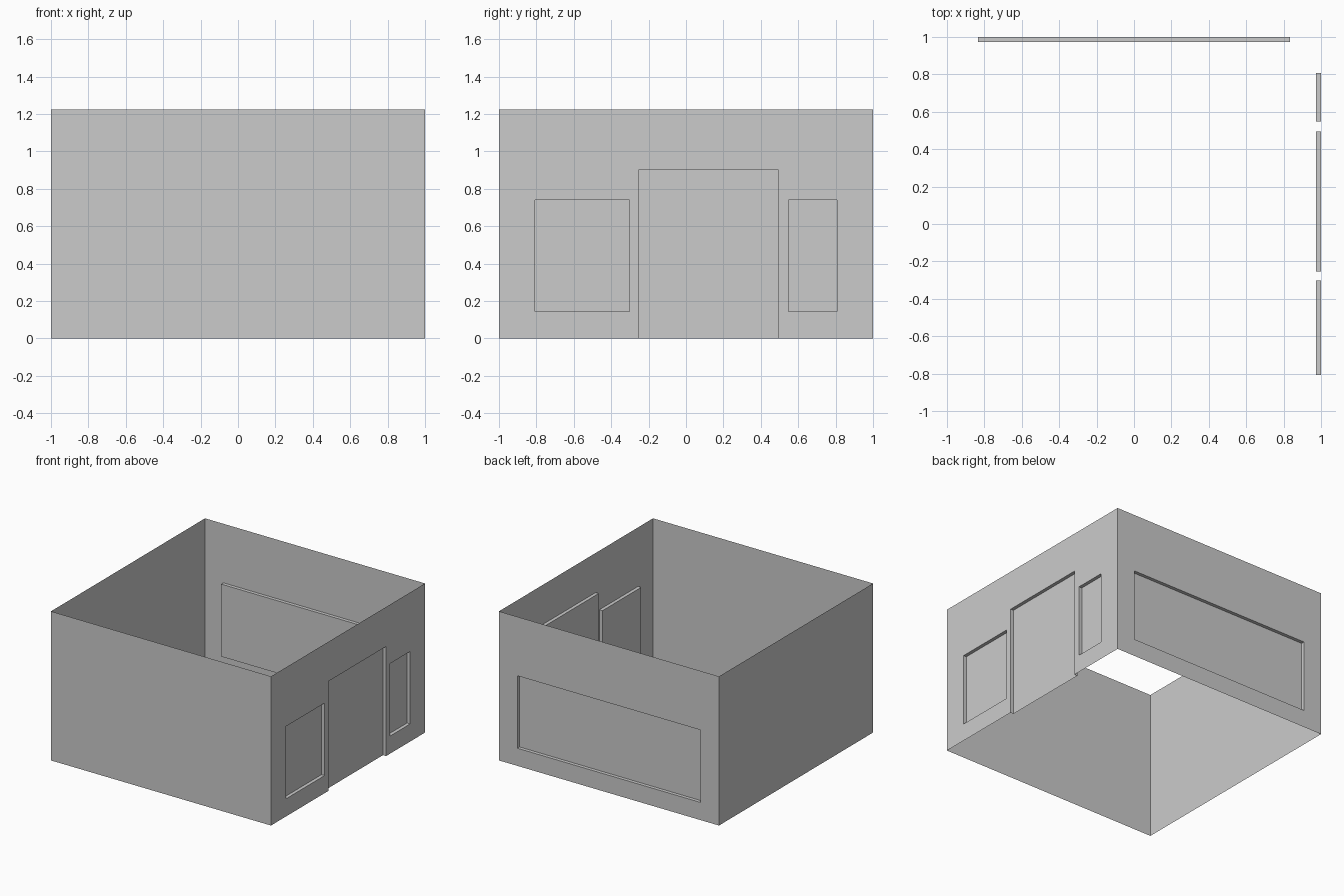
import bpy
import bmesh
import math
from mathutils import Matrix

if "Cube" in bpy.data.objects:
    bpy.data.objects.remove(bpy.data.objects["Cube"])

HEIGHT = 1.225
DEPTH = 0.028          # how far windows and door sit back from the wall
SILL, HEAD = 0.145, 0.74


def make_wall(name, quarter_turns, openings=()):
    """Single-skin wall facing -y with recessed (u0, u1, z0, z1) panels, then turned about z."""
    us = sorted({-1.0, 1.0, *(u for o in openings for u in o[:2])})
    zs = sorted({0.0, HEIGHT, *(z for o in openings for z in o[2:])})
    nu, nz = len(us) - 1, len(zs) - 1

    def depth(i, j):
        u, z = (us[i] + us[i + 1]) / 2, (zs[j] + zs[j + 1]) / 2
        inside = any(a < u < b and c < z < d for a, b, c, d in openings)
        return DEPTH if inside else 0.0

    bm = bmesh.new()

    def quad(*points):
        bm.faces.new([bm.verts.new((u, -1 + d, z)) for u, z, d in points])

    for i in range(nu):
        for j in range(nz):
            u0, u1, z0, z1 = us[i], us[i + 1], zs[j], zs[j + 1]
            d = depth(i, j)
            # wall surface or recessed panel
            quad((u0, z0, d), (u1, z0, d), (u1, z1, d), (u0, z1, d))
            # side reveals
            if i + 1 < nu and depth(i + 1, j) != d:
                e = depth(i + 1, j)
                quad((u1, z1, d), (u1, z0, d), (u1, z0, e), (u1, z1, e))
            # sill and head reveals
            if j + 1 < nz and depth(i, j + 1) != d:
                e = depth(i, j + 1)
                quad((u0, z1, d), (u1, z1, d), (u1, z1, e), (u0, z1, e))

    bmesh.ops.remove_doubles(bm, verts=bm.verts, dist=1e-4)
    bmesh.ops.transform(bm, verts=bm.verts,
                        matrix=Matrix.Rotation(quarter_turns * math.pi / 2, 4, 'Z'))
    mesh = bpy.data.meshes.new(name)
    bm.to_mesh(mesh)
    bm.free()
    obj = bpy.data.objects.new(name, mesh)
    bpy.context.collection.objects.link(obj)
    return obj


# Plain walls
make_wall("front_wall", 0)
make_wall("left_wall", 3)

# Right wall: window, door down to the ground, narrow window
make_wall("right_wall_with_door", 1, [
    (-0.807, -0.303, SILL, HEAD),
    (-0.255, 0.494, 0.0, 0.90),
    (0.547, 0.807, SILL, HEAD),
])

# Back wall: one wide window
make_wall("back_wall_with_window", 2, [(-0.833, 0.833, SILL, HEAD)])
